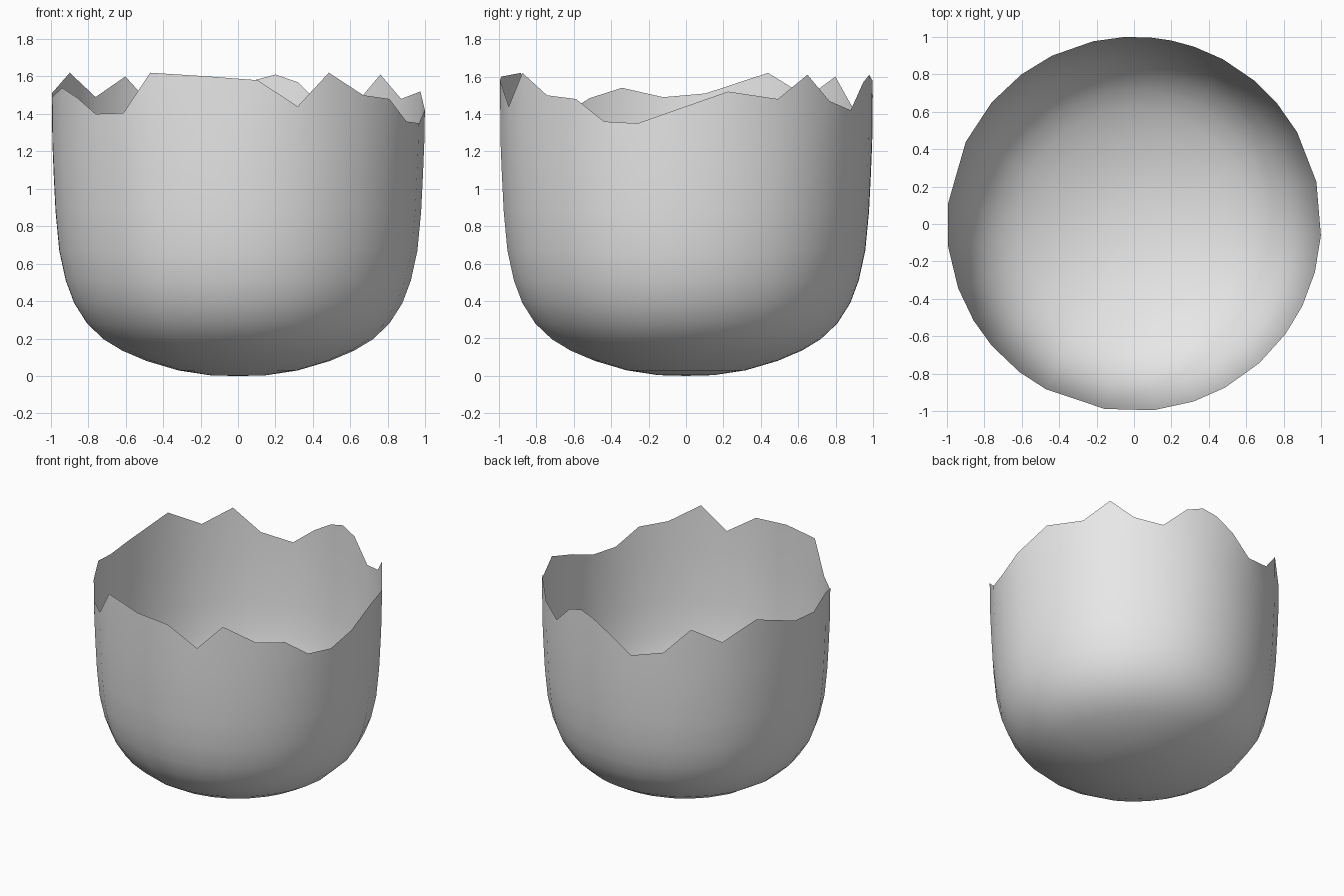
import bpy, bmesh, math

cube = bpy.data.objects.get("Cube")
if cube:
    bpy.data.objects.remove(cube, do_unlink=True)

# Single shell colour
mat = bpy.data.materials.new("light_grey")
mat.use_nodes = True
GREY = (0.8, 0.8, 0.8, 1.0)
mat.diffuse_color = GREY
mat.node_tree.nodes["Principled BSDF"].inputs["Base Color"].default_value = GREY

# Bowl profile: (radius, height), from the bottom to the straight wall
PROFILE = [(0.15, 0.004), (0.32, 0.03), (0.49, 0.08), (0.62, 0.135), (0.72, 0.195),
           (0.81, 0.28), (0.88, 0.39), (0.925, 0.51), (0.96, 0.67), (0.98, 0.88),
           (0.99, 1.08), (0.997, 1.25)]

# Broken rim: (angle in degrees from +x, height)
RIM = [(-3.5, 1.42), (13, 1.52), (29.4, 1.48), (40.5, 1.61), (50, 1.47), (61.7, 1.42),
       (71.4, 1.57), (78.5, 1.61), (85, 1.58), (93, 1.50), (102.6, 1.37), (116, 1.42),
       (127, 1.60), (139.5, 1.49), (154, 1.62), (174, 1.51), (187, 1.49), (200, 1.54),
       (211, 1.485), (220.5, 1.40), (232.3, 1.405), (242, 1.62), (261, 1.60), (276, 1.58),
       (288.6, 1.44), (299, 1.62), (312, 1.50), (324, 1.48), (334, 1.36), (345, 1.35)]

bm = bmesh.new()


def ring(radius, heights):
    return [bm.verts.new((radius * math.cos(math.radians(a)),
                          radius * math.sin(math.radians(a)), z))
            for (a, _), z in zip(RIM, heights)]


# Wall rings, then the jagged rim ring
rings = [ring(r, [z] * len(RIM)) for r, z in PROFILE]
rings.append(ring(1.0, [z for _, z in RIM]))

# Skin the rings and close the bottom with a fan
n = len(RIM)
pole = bm.verts.new((0, 0, 0))
for i in range(n):
    j = (i + 1) % n
    bm.faces.new((pole, rings[0][j], rings[0][i]))
    for low, high in zip(rings, rings[1:]):
        bm.faces.new((low[i], low[j], high[j], high[i]))

for f in bm.faces:
    f.smooth = True

mesh = bpy.data.meshes.new("broken_shell")
bm.to_mesh(mesh)
bm.free()
mesh.materials.append(mat)
shell = bpy.data.objects.new("broken_shell", mesh)
bpy.context.collection.objects.link(shell)
